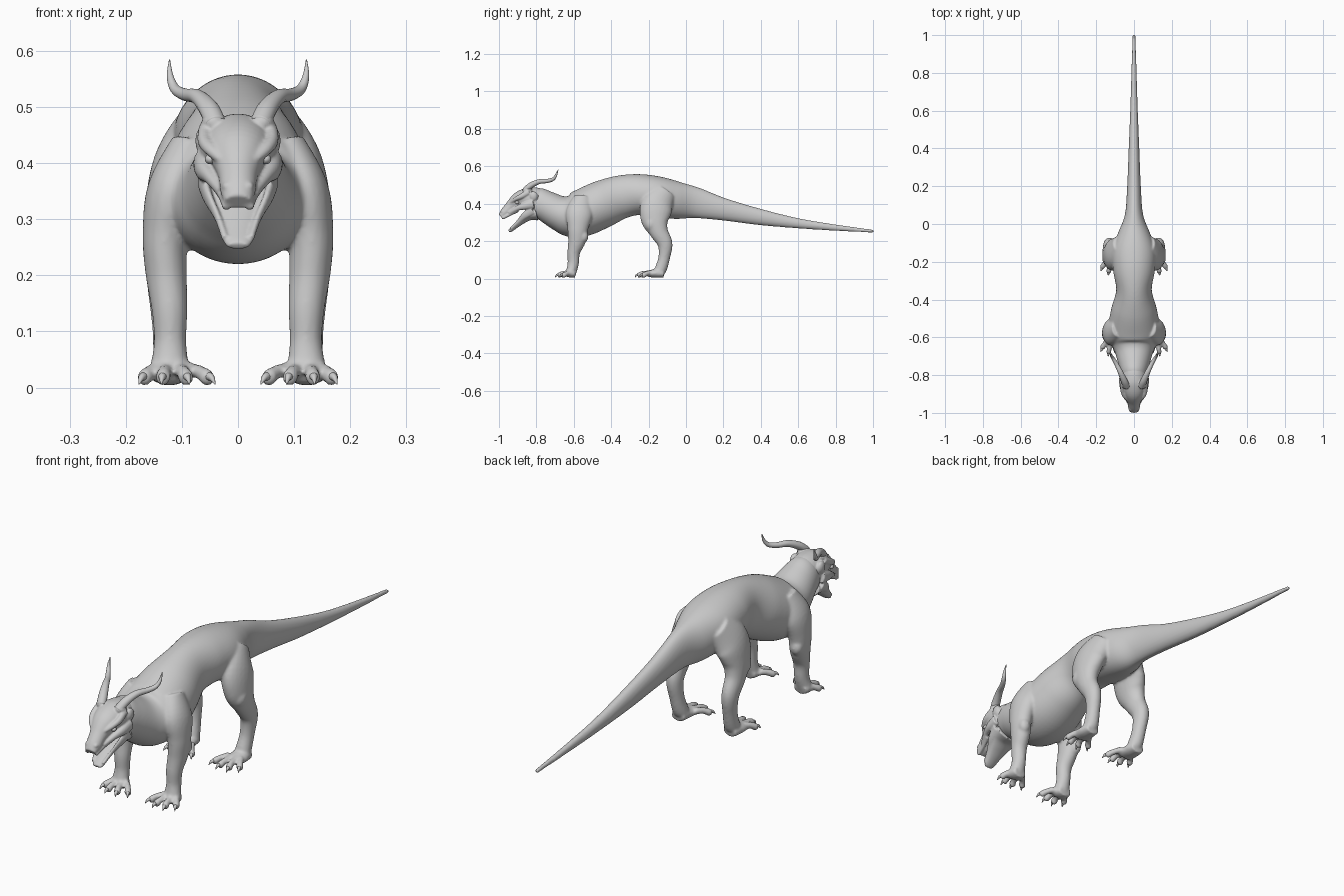
import bpy, bmesh, math
from mathutils import Vector, Matrix


def spline(a, b, c, d, t):
    return 0.5 * (2*b + (c-a)*t + (2*a - 5*b + 4*c - d)*t*t + (3*b - a - 3*c + d)*t**3)


def tube(bm, stations, mirror=True, sides=24, sub=6):
    """Loft ellipses through stations (x, y, z, half width, half depth)."""
    for s in ((1, -1) if mirror else (1,)):
        st = [(p[0]*s, *p[1:4], p[-1]) for p in stations]
        pts, n = [], len(st)
        for i in range(n - 1):
            q = [st[max(0, i-1)], st[i], st[i+1], st[min(n-1, i+2)]]
            pts += [[spline(*v, k/sub) for v in zip(*q)] for k in range(sub)]
        pts.append(list(st[-1]))
        rings = []
        for i, p in enumerate(pts):
            t = (Vector(pts[min(i+1, len(pts)-1)][:3]) - Vector(pts[max(i-1, 0)][:3])).normalized()
            side = (Vector((1, 0, 0)) - t * t.x).normalized()
            up = t.cross(side)
            rings.append([bm.verts.new(Vector(p[:3])
                          + side * max(p[3], .0008) * math.cos(2*math.pi*k/sides)
                          + up * max(p[4], .0008) * math.sin(2*math.pi*k/sides)) for k in range(sides)])
        for r0, r1 in zip(rings, rings[1:]):
            for k in range(sides):
                bm.faces.new((r0[k], r0[k-1], r1[k-1], r1[k]))
        bm.faces.new(rings[0])
        bm.faces.new(rings[-1][::-1])


def ball(bm, x, y, z, rx, ry, rz):
    for s in (1, -1):
        m = Matrix.Translation((x*s, y, z)) @ Matrix.Diagonal((rx, ry, rz, 1))
        bmesh.ops.create_uvsphere(bm, u_segments=20, v_segments=12, radius=1, matrix=m)


def finish(bm, name, voxel=0, smooth=0):
    bmesh.ops.recalc_face_normals(bm, faces=bm.faces)
    me = bpy.data.meshes.new(name)
    bm.to_mesh(me)
    bm.free()
    me.polygons.foreach_set("use_smooth", [True] * len(me.polygons))
    ob = bpy.data.objects.new(name, me)
    bpy.context.collection.objects.link(ob)
    if voxel:
        r = ob.modifiers.new("fuse", 'REMESH')
        r.mode, r.voxel_size, r.use_smooth_shade = 'VOXEL', voxel, True
        f = ob.modifiers.new("soften", 'SMOOTH')
        f.factor, f.iterations = 0.5, smooth
    return ob


# torso, neck and tail in one loft: y, z, half width, half height
body = bmesh.new()
spine = [(1.003, .253, .008, .008), (.8, .272, .014, .017), (.6, .295, .020, .027), (.4, .328, .028, .043),
         (.2, .370, .036, .060), (.05, .405, .048, .083), (-.05, .418, .085, .100),
         (-.15, .437, .115, .108), (-.25, .449, .110, .109), (-.35, .435, .094, .116),
         (-.45, .397, .120, .126), (-.55, .352, .137, .126), (-.62, .338, .125, .116),
         (-.68, .352, .100, .094), (-.75, .388, .080, .082), (-.80, .410, .066, .078),
         (-.84, .425, .050, .050)]
tube(body, [(0, *p) for p in spine], mirror=False, sides=48)

# front legs
tube(body, [(.080, -.55, .43, .040, .050), (.117, -.57, .35, .045, .072), (.130, -.578, .27, .040, .056),
            (.128, -.583, .205, .037, .048), (.122, -.600, .14, .032, .034),
            (.121, -.603, .08, .029, .030), (.122, -.615, .03, .036, .028)])
ball(body, .138, -.548, .225, .026, .026, .034)
# hind legs
tube(body, [(.068, -.11, .46, .045, .060), (.103, -.155, .39, .050, .086), (.120, -.165, .315, .046, .076),
            (.130, -.145, .25, .037, .050), (.130, -.112, .185, .032, .040), (.125, -.117, .11, .028, .031),
            (.121, -.135, .05, .031, .032), (.120, -.150, .025, .036, .022)])
ball(body, .138, -.185, .292, .030, .036, .042)

# feet, toes and claws
claws = bmesh.new()
for y_heel, y_ball, y_tip in ((-.590, -.640, -.679), (-.118, -.205, -.252)):
    tube(body, [(.122, y_heel, .024, .030, .020), (.122, (y_heel+y_ball)/2, .028, .038, .024),
                (.118, y_ball, .024, .040, .016)])
    for dx, back in ((-.066, .018), (-.028, 0), (.014, 0), (.047, .024)):
        x, y = .120 + dx, y_tip + back
        tube(body, [(.120 + dx*.5, y_ball + .02, .032, .013, .014), (.120 + dx*.8, y + .018, .027, .012, .013),
                    (x, y, .017, .014, .015), (x + dx*.05, y - .007, .014, .008, .009)], sides=14)
        tube(claws, [(x, y, .020, .008, .008), (x + dx*.1, y - .012, .018, .006, .006),
                     (x + dx*.2, y - .021, .006, .001, .001)], sides=10, sub=4)
finish(body, "body", .0055, 6)
finish(claws, "claws")

# skull and snout
head = bmesh.new()
tube(head, [(0, -.775, .403, .062, .076), (0, -.815, .418, .066, .071), (0, -.850, .425, .066, .061),
            (0, -.893, .417, .054, .046), (0, -.937, .381, .036, .033), (0, -.970, .350, .031, .026),
            (0, -.990, .331, .024, .016)], mirror=False, sides=36)
# brow ridges, cheekbones, lips and nose bridge
tube(head, [(.024, -.940, .402, .008, .008), (.048, -.912, .424, .012, .011),
            (.060, -.880, .440, .012, .014), (.056, -.840, .462, .014, .016)])
tube(head, [(.064, -.815, .400, .016, .026), (.061, -.860, .388, .015, .020),
            (.049, -.900, .375, .012, .013), (.030, -.945, .349, .008, .010)])
tube(head, [(.040, -.900, .364, .012, .010), (.029, -.940, .345, .008, .010), (.020, -.984, .322, .008, .008)])
tube(head, [(0, -.895, .458, .012, .010), (0, -.945, .405, .010, .010), (0, -.990, .350, .010, .008)],
     mirror=False)
ball(head, .018, -.978, .358, .011, .013, .010)
# swollen horn sockets and ear bumps
ball(head, .043, -.848, .472, .022, .026, .020)
ball(head, .062, -.815, .440, .014, .022, .026)
# lower jaw and its raised rims
tube(head, [(0, -.800, .350, .066, .040), (0, -.840, .337, .058, .028), (0, -.875, .310, .044, .018),
            (0, -.910, .281, .031, .013), (0, -.937, .259, .025, .010), (0, -.947, .252, .018, .007)],
     mirror=False, sides=32)
tube(head, [(.062, -.820, .365, .010, .022), (.053, -.862, .338, .008, .018), (.036, -.898, .303, .006, .010),
            (.023, -.938, .266, .006, .007)])
finish(head, "head", .0035, 4)

# eyes
eyes = bmesh.new()
ball(eyes, .049, -.903, .407, .010, .011, .009)
finish(eyes, "eyes")

# horns sweep back, out and then up
horns = bmesh.new()
tube(horns, [(.040, -.860, .470, .019, .017), (.052, -.830, .497, .018, .016), (.072, -.785, .518, .014, .013),
             (.094, -.740, .522, .011, .011), (.112, -.710, .532, .009, .009),
             (.121, -.694, .555, .006, .006), (.122, -.683, .584, .001, .001)], sides=16)
finish(horns, "horns")
